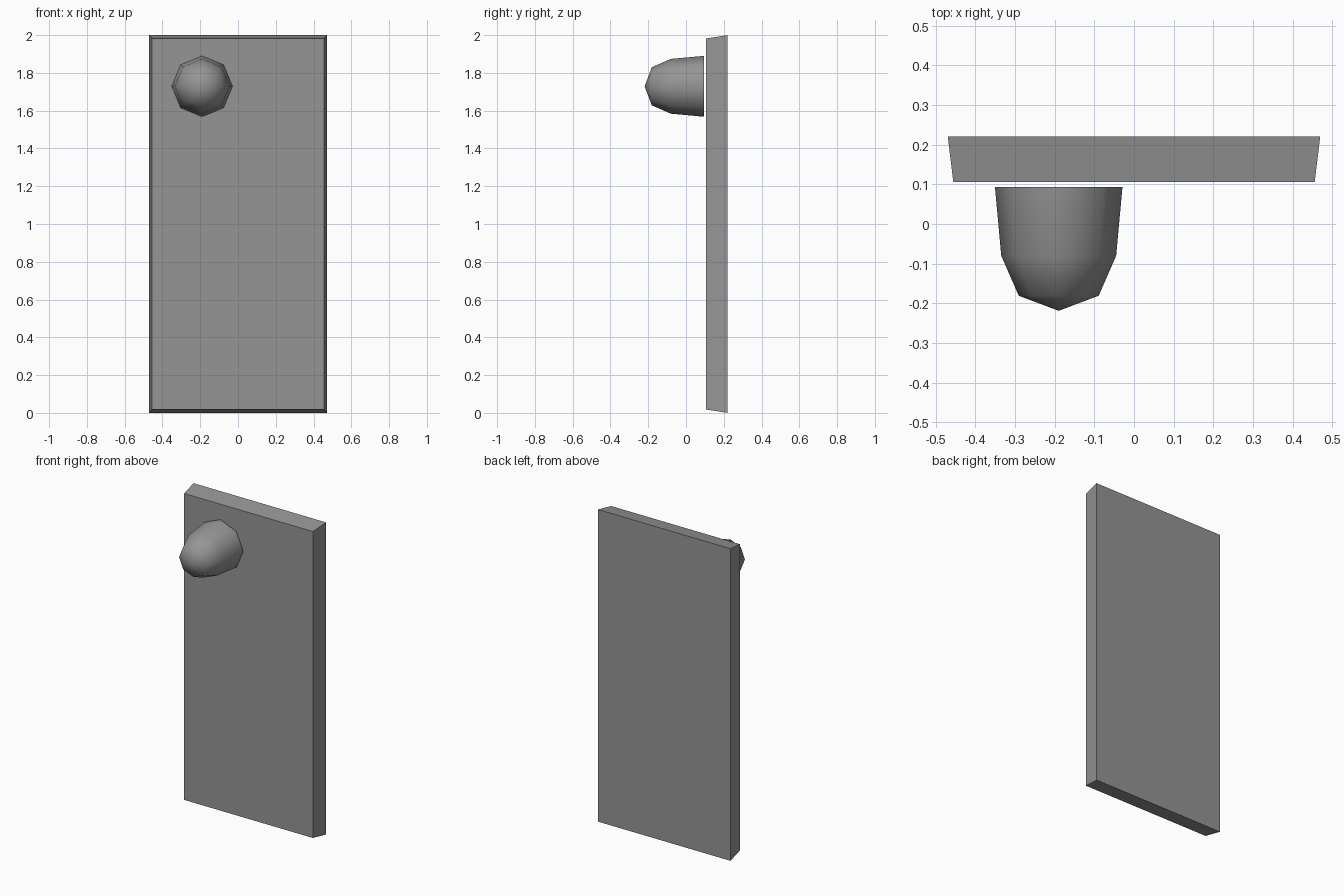
import bpy, bmesh
from math import pi, sin, cos, radians

cube = bpy.data.objects.get("Cube")
if cube:
    bpy.data.objects.remove(cube, do_unlink=True)

grey = bpy.data.materials.new("mid_grey")
colour = (0.3, 0.3, 0.3, 1)
grey.use_nodes = True
grey.diffuse_color = colour
grey.node_tree.nodes["Principled BSDF"].inputs["Base Color"].default_value = colour


def finish(name, bm):
    bmesh.ops.recalc_face_normals(bm, faces=bm.faces)
    mesh = bpy.data.meshes.new(name)
    bm.to_mesh(mesh)
    bm.free()
    mesh.materials.append(grey)
    obj = bpy.data.objects.new(name, mesh)
    bpy.context.collection.objects.link(obj)
    return obj


# Panel: a tall slab whose front face is slightly smaller than its back
bm = bmesh.new()
bmesh.ops.create_cube(bm, size=2)
for v in bm.verts:
    back = v.co.y > 0
    v.co.x *= 0.47 if back else 0.456
    v.co.z = 1 + v.co.z * (1 if back else 0.982)
    v.co.y = 0.221 if back else 0.106
finish("door_panel", bm)

# Knob: eight-sided rounded cone pointing forward
SIDES = 8
CX, CZ = -0.19, 1.729
profile = [(0.094, 0.161), (-0.08, 0.145), (-0.181, 0.101)]
bm = bmesh.new()
rings = [[bm.verts.new((CX + r * cos(2 * pi * i / SIDES), y,
                        CZ + r * sin(2 * pi * i / SIDES)))
          for i in range(SIDES)] for y, r in profile]
tip = bm.verts.new((CX, -0.219, CZ))
for i in range(SIDES):
    j = (i + 1) % SIDES
    for a, b in zip(rings, rings[1:]):
        bm.faces.new((a[i], a[j], b[j], b[i]))
    bm.faces.new((rings[-1][i], rings[-1][j], tip))
bm.faces.new(rings[0])
knob = finish("door_knob", bm)

# Smooth the knob but keep its flat back crisp
bpy.ops.object.select_all(action="DESELECT")
knob.select_set(True)
bpy.context.view_layer.objects.active = knob
bpy.ops.object.shade_smooth_by_angle(angle=radians(60))
